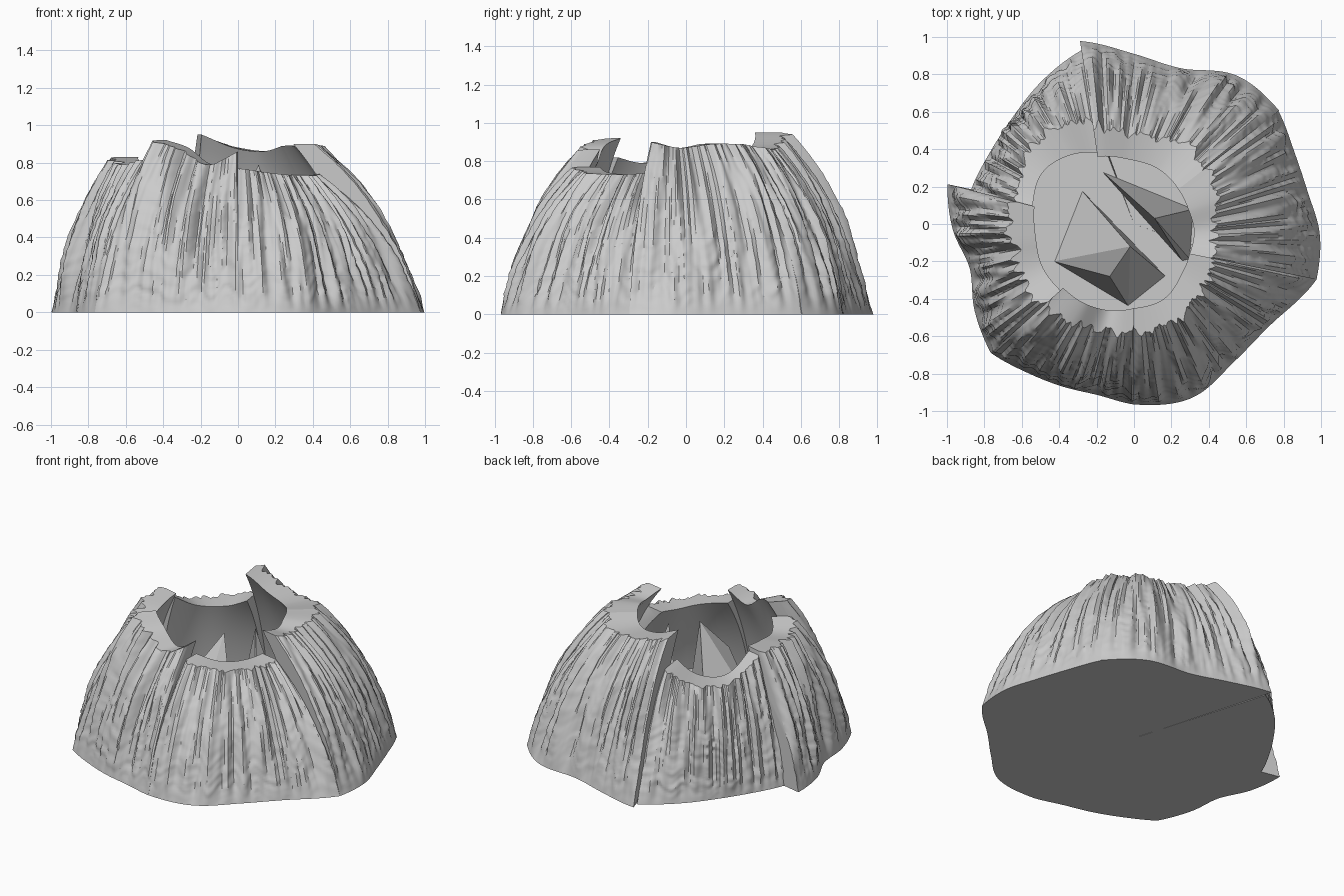
import bpy, bmesh, math
from mathutils import Vector, noise

cube = bpy.data.objects.get("Cube")
if cube:
    bpy.data.objects.remove(cube, do_unlink=True)

FLOOR = 0.2
ROWS = 56
INNER_ROWS = 12
STEP = math.radians(0.8)

shell_grey = bpy.data.materials.new("shell_grey")
shell_grey.use_nodes = True
shell_grey.diffuse_color = (0.6, 0.6, 0.6, 1)
bsdf = shell_grey.node_tree.nodes["Principled BSDF"]
bsdf.inputs["Base Color"].default_value = (0.6, 0.6, 0.6, 1)
bsdf.inputs["Roughness"].default_value = 0.8


def add_object(name, bm, smooth_angle=None):
    bmesh.ops.recalc_face_normals(bm, faces=bm.faces)
    mesh = bpy.data.meshes.new(name)
    bm.to_mesh(mesh)
    bm.free()
    mesh.materials.append(shell_grey)
    obj = bpy.data.objects.new(name, mesh)
    bpy.context.collection.objects.link(obj)
    if smooth_angle:
        bpy.ops.object.select_all(action="DESELECT")
        bpy.context.view_layer.objects.active = obj
        obj.select_set(True)
        bpy.ops.object.shade_smooth_by_angle(angle=math.radians(smooth_angle))


def curve(samples, t):
    """Smooth curve through evenly spaced samples."""
    n = len(samples) - 1
    i = min(int(t * n), n - 1)
    f = t * n - i
    p1, p2 = samples[i], samples[i + 1]
    p0 = samples[i - 1] if i else 2 * p1 - p2
    p3 = samples[i + 2] if i + 2 <= n else 2 * p2 - p1
    return p1 + f / 2 * (p2 - p0 + f * (2 * p0 - 5 * p1 + 4 * p2 - p3
                                        + f * (3 * (p1 - p2) + p3 - p0)))


def lean(h):
    """How far the wall has leaned in at a share of its height."""
    return 0.54 * h + 0.46 * h ** 3


def rib(angle, h):
    """Vertical ribs that deepen to the rim, crossed by soft growth ripples."""
    c, s = math.cos(angle), math.sin(angle)
    coarse = noise.noise(Vector((c * 9, s * 9, h * 0.7)))
    fine = noise.noise(Vector((c * 24, s * 24, h * 1.8 + 5)))
    ripple = noise.noise(Vector((c * 7, s * 7, h * 22 + 3 * coarse)))
    grow = min(1, h * 7)
    return grow * ((0.015 + 0.02 * h) * coarse + (0.022 + 0.026 * h) * fine
                   + 0.01 * (1 - 0.6 * h) * ripple)


def wall_plate(name, start, end, skew, base, rim, hole, top):
    """A wedge of the cone: ribbed outside, flat rim, undercut cavity, floor.
    Skew slides its two ends sideways toward the rim."""
    bm = bmesh.new()
    a0, a1 = math.radians(start), math.radians(end)
    count = round((a1 - a0) / STEP)
    columns = []
    for k in range(count + 1):
        t = k / count
        a = a0 + (a1 - a0) * t
        side = skew[0] + (skew[1] - skew[0]) * t
        rb, rr, rh, z = (curve(v, t) for v in (base, rim, hole, top))
        groove = 0.035 * math.exp(-min(t, 1 - t) * 50)
        section = [(0, 0)]
        for j in range(ROWS + 1):
            h = j / ROWS
            r = rb + (rr - rb) * lean(h) + rib(a, h) - groove * h
            section.append((r, z * h))
        # Cavity wall widens downward, keeping under the outside
        for j in range(INNER_ROWS + 1):
            zz = z + (FLOOR - z) * j / INNER_ROWS
            section.append((rh + 0.72 * (rb - rr) * (1 - lean(zz / z)), zz))
        section.append((0, FLOOR))
        out = Vector((math.cos(a), math.sin(a), 0))
        across = Vector((-out.y, out.x, 0))
        columns.append([bm.verts.new(out * r + across * (side * (1 - r) if r else 0)
                                     + Vector((0, 0, zz))) for r, zz in section])
    size = len(columns[0])
    for left, right in zip(columns, columns[1:]):
        for j in range(size - 1):
            bm.faces.new((left[j], right[j], right[j + 1], left[j + 1]))
    bm.faces.new(columns[0])
    bm.faces.new(columns[-1])
    bmesh.ops.remove_doubles(bm, verts=bm.verts, dist=0.00001)
    add_object(name, bm, 32)


# Six wall plates, each sampled from its start to its end angle
wall_plate("left_plate", -17, 38, (-.1, 0),
           (1.02, .995, .945, .94, .98), (.46, .42, .46, .51),
           (.33, .32, .30, .30), (.90, .87, .89, .89))
wall_plate("back_plate", 38, 106.6, (0, .14),
           (.985, .965, .87, .91, 1.02), (.49, .50, .48, .56),
           (.30, .32, .34, .40), (.89, .86, .88, .95))
wall_plate("back_right_plate", 106.6, 168, (.14, .04),
           (.97, .91, .865, .86, .89), (.60, .66, .68, .66),
           (.42, .50, .56, .55), (.76, .69, .69, .80))
wall_plate("right_plate", 168, 222, (.04, 0),
           (1.02, .97, .91, .97, 1.03), (.66, .66, .66, .66),
           (.54, .53, .54, .53), (.83, .81, .79, .82))
wall_plate("front_plate", 222, 270, (0, 0),
           (1.03, .98, .95, .935, .965), (.62, .62, .59, .56),
           (.51, .50, .48, .45), (.92, .88, .79, .86))
wall_plate("front_left_plate", 270, 343, (0, -.1),
           (.965, .98, .91, .91, 1.02), (.58, .57, .51, .46),
           (.45, .43, .37, .33), (.77, .74, .73, .74))


def beak(name, foot, ridge):
    """Faceted beak half: a cornered foot rising to a sloping ridge."""
    bm = bmesh.new()
    for x, y in foot:
        bm.verts.new((x, y, FLOOR - 0.01))
    for point in ridge:
        bm.verts.new(point)
    bmesh.ops.convex_hull(bm, input=bm.verts)
    bmesh.ops.dissolve_limit(bm, angle_limit=0.02, verts=bm.verts, edges=bm.edges)
    add_object(name, bm)


# Two beak halves inside the opening, parted by a diagonal slit
beak("beak_front", [(-.28, .18), (-.43, -.2), (-.03, -.44), (.17, -.28)],
     [(-.02, -.12, .78), (-.13, -.28, .57)])
beak("beak_back", [(-.17, .28), (.26, -.2), (.3, -.19), (.32, .08)],
     [(.11, .03, .79)])
